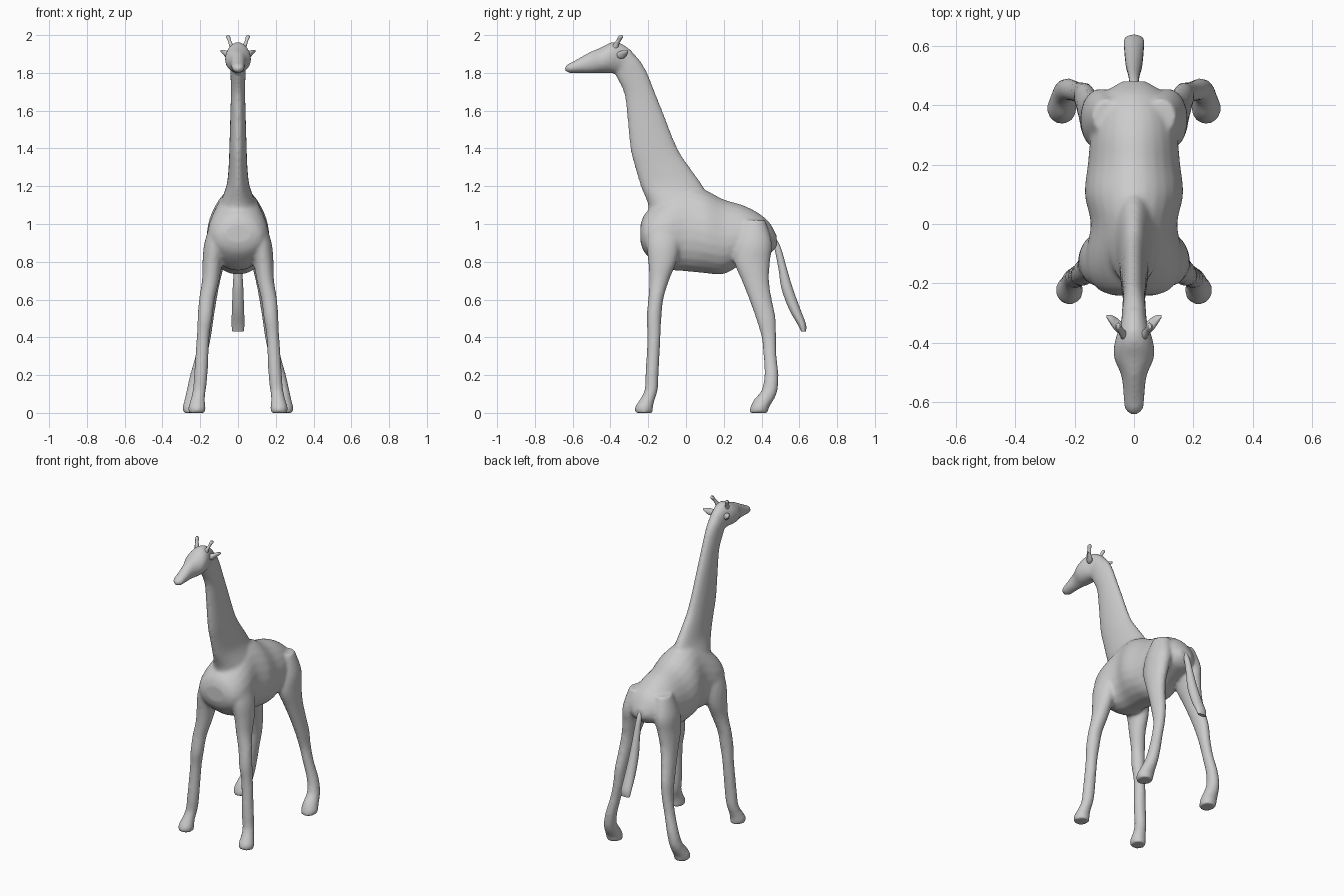
import bpy
import bmesh
import math

cube = bpy.data.objects.get("Cube")
if cube:
    bpy.data.objects.remove(cube, do_unlink=True)

GREY = (0.6, 0.6, 0.6, 1.0)
hide = bpy.data.materials.new("plain grey")
hide.use_nodes = True
hide.diffuse_color = GREY
hide.node_tree.nodes["Principled BSDF"].inputs["Base Color"].default_value = GREY

SIDES = 24
STEPS = 4


def smooth_rows(rows):
    """Fill in rows between the given sections along a smooth curve."""
    result = []
    last = len(rows) - 1
    for i in range(last):
        a, b = rows[max(i - 1, 0)], rows[i]
        c, d = rows[i + 1], rows[min(i + 2, last)]
        for step in range(STEPS):
            t = step / STEPS
            result.append([
                q + t / 2 * (r - p + t * (2 * p - 5 * q + 4 * r - s + t * (3 * (q - r) + s - p)))
                for p, q, r, s in zip(a, b, c, d)])
    result.append(rows[last])
    return result


def loft(bm, rows, axis, side=1, taper=0.0):
    """Skin oval sections: position on axis, centre and half width, low and high edge."""
    rings = []
    for pos, centre, half, low, high in smooth_rows(rows):
        ring = []
        for k in range(SIDES):
            angle = math.tau * k / SIDES
            across = centre + half * math.cos(angle) * (1 - taper * math.sin(angle))
            along = (low + high) / 2 + (high - low) / 2 * math.sin(angle)
            x, y, z = {"z": (across, along, pos),
                       "y": (across, pos, along),
                       "x": (pos, across, along)}[axis]
            ring.append(bm.verts.new((x * side, y, z)))
        rings.append(ring)
    for lower, upper in zip(rings, rings[1:]):
        for k in range(SIDES):
            n = (k + 1) % SIDES
            bm.faces.new((lower[k], lower[n], upper[n], upper[k]))
    bm.faces.new(rings[0])
    bm.faces.new(rings[-1])


def finish(name, bm, blend=False):
    bmesh.ops.recalc_face_normals(bm, faces=bm.faces[:])
    mesh = bpy.data.meshes.new(name)
    bm.to_mesh(mesh)
    bm.free()
    obj = bpy.data.objects.new(name, mesh)
    bpy.context.collection.objects.link(obj)
    bpy.ops.object.select_all(action="DESELECT")
    obj.select_set(True)
    bpy.context.view_layer.objects.active = obj
    if blend:
        # Merge the overlapping volumes into one soft skin
        remesh = obj.modifiers.new("merge", "REMESH")
        remesh.mode = "VOXEL"
        remesh.voxel_size = 0.01
        soften = obj.modifiers.new("soften", "SMOOTH")
        soften.factor = 0.5
        soften.iterations = 7
        for label in ("merge", "soften"):
            bpy.ops.object.modifier_apply(modifier=label)
    obj.data.materials.clear()
    obj.data.materials.append(hide)
    bpy.ops.object.shade_smooth_by_angle(angle=math.radians(50))
    return obj


# Torso, from chest to rump
torso = [
    (-.24, 0, .07, .9, 1.0), (-.22, 0, .12, .85, 1.05), (-.17, 0, .155, .8, 1.1),
    (-.1, 0, .162, .76, 1.15), (0, 0, .145, .75, 1.2), (.1, 0, .165, .74, 1.18),
    (.2, 0, .155, .735, 1.13), (.3, 0, .145, .79, 1.1), (.38, 0, .13, .82, 1.06),
    (.44, 0, .1, .84, 1.01), (.48, 0, .04, .88, .94)]

# Neck, from shoulders to nape
neck = [
    (1.02, 0, .12, -.2, .1), (1.1, 0, .1, -.2, .13), (1.2, 0, .062, -.24, .09),
    (1.3, 0, .05, -.27, .02), (1.4, 0, .046, -.295, -.045), (1.6, 0, .04, -.315, -.125),
    (1.7, 0, .038, -.33, -.165), (1.8, 0, .04, -.38, -.205), (1.86, 0, .042, -.4, -.24),
    (1.91, 0, .036, -.4, -.285), (1.94, 0, .02, -.38, -.33)]

# Head, from muzzle to back of skull
head = [
    (-.64, 0, .015, 1.81, 1.835), (-.62, 0, .032, 1.8, 1.85), (-.58, 0, .036, 1.8, 1.87),
    (-.51, 0, .043, 1.8, 1.91), (-.45, 0, .068, 1.8, 1.935), (-.4, 0, .066, 1.8, 1.96),
    (-.35, 0, .05, 1.8, 1.96), (-.29, 0, .035, 1.82, 1.92)]

# Legs, from hip or shoulder to hoof
front_leg = [
    (1.02, .09, .05, -.2, -.03), (.9, .12, .058, -.21, -.03), (.8, .135, .053, -.2, -.05),
    (.7, .145, .046, -.195, -.09), (.6, .165, .042, -.2, -.12), (.5, .175, .039, -.21, -.13),
    (.4, .185, .034, -.205, -.135), (.2, .197, .036, -.215, -.145), (.12, .205, .035, -.22, -.15),
    (.07, .213, .038, -.245, -.165), (.03, .217, .046, -.27, -.175), (0, .217, .044, -.27, -.175)]
hind_leg = [
    (1.02, .09, .05, .3, .42), (.9, .11, .066, .26, .455), (.8, .125, .056, .255, .445),
    (.7, .14, .046, .295, .44), (.6, .153, .04, .335, .455), (.5, .165, .036, .37, .475),
    (.4, .175, .032, .4, .478), (.3, .195, .031, .41, .48), (.2, .22, .034, .415, .49),
    (.12, .235, .037, .4, .485), (.07, .24, .043, .36, .465), (.03, .243, .05, .34, .44),
    (0, .243, .047, .335, .435)]

body = bmesh.new()
loft(body, torso, "y", taper=0.12)
loft(body, neck, "z")
loft(body, head, "y")
for side in (-1, 1):
    loft(body, front_leg, "z", side)
    loft(body, hind_leg, "z", side)
finish("body", body, blend=True)

# Tail with a flattened tuft
tail = [
    (.95, 0, .015, .43, .46), (.88, 0, .016, .465, .5), (.76, 0, .022, .49, .535),
    (.66, 0, .028, .505, .565), (.55, 0, .032, .545, .605), (.47, 0, .034, .59, .635),
    (.43, 0, .03, .61, .635)]
tail_bm = bmesh.new()
loft(tail_bm, tail, "z")
finish("tail", tail_bm)

# Horns and ears
horn = [
    (1.92, .025, .018, -.4, -.36), (1.95, .037, .011, -.385, -.355),
    (1.975, .047, .009, -.367, -.342), (1.99, .052, .011, -.36, -.332),
    (2.0, .053, .006, -.352, -.338)]
ear = [
    (.03, -.355, .014, 1.88, 1.91), (.055, -.342, .024, 1.875, 1.915),
    (.075, -.325, .018, 1.893, 1.922), (.093, -.31, .004, 1.912, 1.922)]
for side, word in ((1, "left"), (-1, "right")):
    for part, rows, axis in (("horn", horn, "z"), ("ear", ear, "x")):
        bm = bmesh.new()
        loft(bm, rows, axis, side)
        finish(word + "_" + part, bm)
